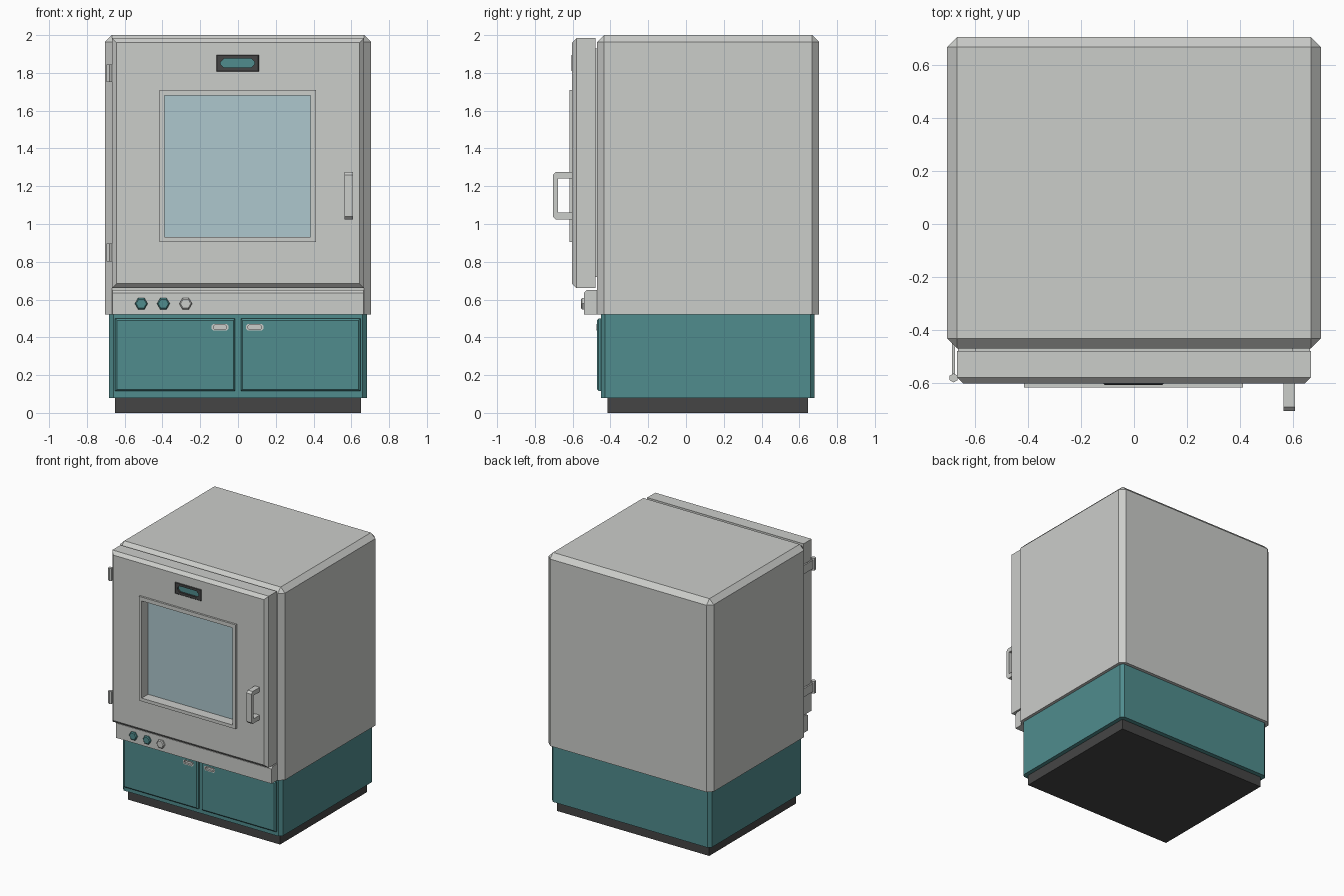
import bpy, bmesh, math
from mathutils import Matrix

if "Cube" in bpy.data.objects:
    bpy.data.objects.remove(bpy.data.objects["Cube"], do_unlink=True)


def material(name, rgb):
    m = bpy.data.materials.new(name)
    m.use_nodes = True
    m.diffuse_color = (*rgb, 1)
    m.node_tree.nodes["Principled BSDF"].inputs["Base Color"].default_value = (*rgb, 1)
    return m


GREY = material("light grey enamel", (0.60, 0.61, 0.59))
TEAL = material("teal enamel", (0.08, 0.265, 0.27))
GLASS = material("pale blue glass", (0.42, 0.57, 0.61))
DARK = material("dark rubber", (0.06, 0.06, 0.06))


def finish(name, bm, mat):
    bmesh.ops.recalc_face_normals(bm, faces=bm.faces)
    mesh = bpy.data.meshes.new(name)
    bm.to_mesh(mesh)
    bm.free()
    mesh.materials.append(mat)
    ob = bpy.data.objects.new(name, mesh)
    bpy.context.collection.objects.link(ob)
    return ob


def bevel(bm, rule, width):
    """Chamfer every edge whose midpoint and direction satisfy the rule."""
    edges = []
    for e in bm.edges:
        a, b = (v.co for v in e.verts)
        if rule((a + b) / 2, (a - b).normalized()):
            edges.append(e)
    bmesh.ops.bevel(bm, geom=edges, offset=width, segments=1,
                    profile=0.5, affect='EDGES')


def box(name, mat, x, y, z, rule=None, width=0.0):
    bm = bmesh.new()
    bmesh.ops.create_cube(bm, size=1)
    for v in bm.verts:
        v.co = [r[0] if c < 0 else r[1] for c, r in zip(v.co, (x, y, z))]
    if rule:
        bevel(bm, rule, width)
    return finish(name, bm, mat)


def front_rim(y):
    return lambda mid, d: mid.y < y + 0.001


def prism(name, mat, outline, axis, lo, hi):
    """Extrude a 2D outline along x (y,z points) or y (x,z points)."""
    bm = bmesh.new()
    place = (lambda a, b: (lo, a, b)) if axis == 'x' else (lambda a, b: (a, lo, b))
    face = bm.faces.new([bm.verts.new(place(a, b)) for a, b in outline])
    new = bmesh.ops.extrude_face_region(bm, geom=[face])["geom"]
    for v in new:
        if isinstance(v, bmesh.types.BMVert):
            v.co['xy'.index(axis)] = hi
    return finish(name, bm, mat)


def chamfered(x0, x1, z0, z1, c):
    """Rectangle outline with cut corners."""
    return [(x0 + c, z0), (x1 - c, z0), (x1, z0 + c), (x1, z1 - c),
            (x1 - c, z1), (x0 + c, z1), (x0, z1 - c), (x0, z0 + c)]


def cut(target, cutter):
    mod = target.modifiers.new("cut", 'BOOLEAN')
    mod.operation = 'DIFFERENCE'
    mod.solver = 'EXACT'
    mod.object = cutter
    bpy.context.view_layer.objects.active = target
    bpy.ops.object.modifier_apply(modifier=mod.name)
    bpy.data.objects.remove(cutter, do_unlink=True)


# Plinth, cabinet and main chamber
box("plinth", DARK, (-0.65, 0.65), (-0.415, 0.645), (0, 0.09))
box("cabinet", TEAL, (-0.682, 0.682), (-0.45, 0.68), (0.08, 0.53),
    lambda m, d: abs(d.z) > 0.9, 0.022)
box("chamber", GREY, (-0.705, 0.705), (-0.47, 0.705), (0.52, 2.0),
    lambda m, d: abs(d.z) > 0.9 or m.z > 1.99, 0.037)

# Control panel
box("control_panel", GREY, (-0.665, 0.665), (-0.54, -0.46), (0.521, 0.65),
    lambda m, d: m.z > 0.64 and m.y < -0.53, 0.015)

# Chamber door with a recessed window and a display opening
door = box("chamber_door", GREY, (-0.668, 0.668), (-0.603, -0.48), (0.66, 1.985),
           front_rim(-0.603), 0.024)
cut(door, box("window_cutter", GREY, (-0.39, 0.385), (-0.8, -0.53), (0.93, 1.68)))
cut(door, box("display_cutter", GREY, (-0.11, 0.105), (-0.8, -0.57), (1.812, 1.892)))
box("door_gasket", GREY, (-0.60, 0.60), (-0.482, -0.468), (0.72, 1.93))

# Window frame and glass
frame = box("window_frame", GREY, (-0.415, 0.412), (-0.618, -0.60), (0.905, 1.71))
cut(frame, box("frame_cutter", GREY, (-0.39, 0.385), (-0.8, -0.5), (0.93, 1.68)))
box("window_glass", GLASS, (-0.39, 0.385), (-0.54, -0.525), (0.93, 1.68))

# Display: dark bezel around a cut-cornered screen
bezel = box("display_bezel", DARK, (-0.117, 0.113), (-0.607, -0.575), (1.805, 1.898),
            front_rim(-0.607), 0.006)
cut(bezel, prism("bezel_cutter", DARK, chamfered(-0.092, 0.088, 1.828, 1.875, 0.018),
                 'y', -0.7, -0.588))
prism("display_screen", TEAL, chamfered(-0.092, 0.088, 1.828, 1.875, 0.018),
      'y', -0.593, -0.587)

# Door handle: a bracket extruded sideways
handle = [(-0.60, 1.025), (-0.69, 1.025), (-0.705, 1.04), (-0.705, 1.26),
          (-0.69, 1.275), (-0.60, 1.275), (-0.60, 1.24), (-0.678, 1.24),
          (-0.678, 1.06), (-0.60, 1.06)]
prism("door_handle", GREY, handle, 'x', 0.565, 0.608)

# Hinges: hexagonal barrel and a leaf reaching back to the chamber
for label, z in (("lower", 0.848), ("upper", 1.798)):
    bm = bmesh.new()
    bmesh.ops.create_cone(bm, cap_ends=True, segments=6, radius1=0.017, radius2=0.017,
                          depth=0.095, matrix=Matrix.Translation((-0.681, -0.581, z)))
    finish(label + "_hinge_barrel", bm, GREY)
    box(label + "_hinge_leaf", GREY, (-0.687, -0.675), (-0.58, -0.44),
        (z - 0.033, z + 0.033))

# Control knobs
for label, x, mat in (("left", -0.512, TEAL), ("middle", -0.395, TEAL),
                      ("right", -0.277, GREY)):
    bm = bmesh.new()
    turn = Matrix.Rotation(math.pi / 2, 4, 'X') @ Matrix.Rotation(math.pi / 6, 4, 'Z')
    for v in bmesh.ops.create_cone(bm, cap_ends=True, segments=6, radius1=0.034,
                                   radius2=0.034, depth=0.025)["verts"]:
        v.co = turn @ v.co
        if abs(v.co.x) < 0.001 or abs(v.co.z) < 0.001:
            continue
    bmesh.ops.translate(bm, verts=bm.verts, vec=(x, -0.5435, 0.578))
    bevel(bm, front_rim(-0.556), 0.006)
    finish(label + "_knob", bm, mat)

# Cabinet doors, each with a recessed cup pull
for label, x0, x1, h0, h1 in (("right", -0.65, -0.015, -0.14, -0.05),
                              ("left", 0.015, 0.648, 0.042, 0.135)):
    panel = box(label + "_cabinet_door", TEAL, (x0, x1), (-0.472, -0.448), (0.115, 0.5),
                front_rim(-0.472), 0.01)
    cut(panel, prism("pull_cutter", TEAL, chamfered(h0, h1, 0.435, 0.471, 0.01),
                     'y', -0.6, -0.455))
    pull = prism(label + "_cabinet_pull", GREY, chamfered(h0, h1, 0.435, 0.471, 0.01),
                 'y', -0.474, -0.45)
    cut(pull, prism("cup_cutter", GREY,
                    chamfered(h0 + 0.01, h1 - 0.01, 0.442, 0.464, 0.006),
                    'y', -0.6, -0.458))
